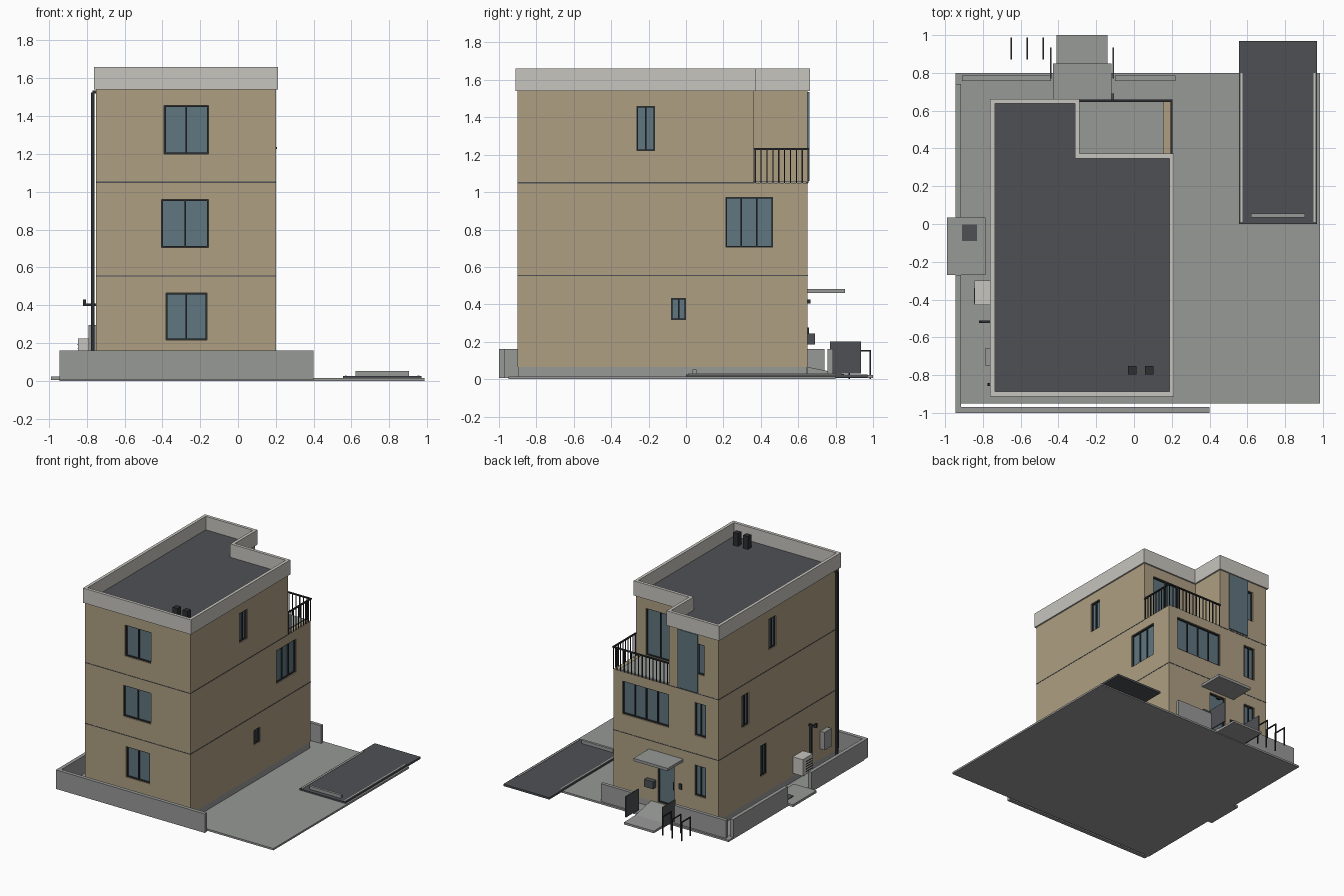
import bpy, bmesh

if "Cube" in bpy.data.objects:
    bpy.data.objects.remove(bpy.data.objects["Cube"])

def mat(name, r, g, b):
    m = bpy.data.materials.new(name)
    m.diffuse_color = (r, g, b, 1)
    m.use_nodes = True
    m.node_tree.nodes["Principled BSDF"].inputs["Base Color"].default_value = m.diffuse_color
    return m

TAN = mat("tan_render", .42, .345, .225)
CONC = mat("concrete", .31, .32, .31)
PALE = mat("pale_trim", .57, .555, .515)
DARK = mat("dark_grey", .077, .081, .09)
METAL = mat("black_metal", .026, .028, .031)
GLASS = mat("blue_glass", .115, .18, .215)

def finish(name, bm, m):
    bmesh.ops.recalc_face_normals(bm, faces=bm.faces)
    me = bpy.data.meshes.new(name)
    bm.to_mesh(me)
    bm.free()
    me.materials.append(m)
    ob = bpy.data.objects.new(name, me)
    bpy.context.collection.objects.link(ob)
    return ob

def boxes(name, m, *dims):
    """Each box is x0, x1, y0, y1, z0, z1."""
    bm = bmesh.new()
    for x0, x1, y0, y1, z0, z1 in dims:
        vs = bmesh.ops.create_cube(bm, size=1)["verts"]
        for v in vs:
            v.co = (x1 if v.co.x > 0 else x0, y1 if v.co.y > 0 else y0, z1 if v.co.z > 0 else z0)
    return finish(name, bm, m)

def prism(name, m, pts, z0, z1):
    """Upright solid over a plan outline."""
    bm = bmesh.new()
    f = bm.faces.new([bm.verts.new((x, y, z0)) for x, y in pts])
    top = bmesh.ops.extrude_face_region(bm, geom=[f])["geom"]
    bmesh.ops.translate(bm, vec=(0, 0, z1 - z0), verts=[g for g in top if isinstance(g, bmesh.types.BMVert)])
    return finish(name, bm, m)

def outline(d):
    """Plan of the top storey, grown outwards by d."""
    return [(-.75 - d, -.9 - d), (.2 + d, -.9 - d), (.2 + d, .36 + d),
            (-.3 + d, .36 + d), (-.3 + d, .65 + d), (-.75 - d, .65 + d)]

# Storeys and floor bands
boxes("foundation", CONC, (-.748, .198, -.898, .648, .01, .065))
storeys = [boxes("ground_storey", TAN, (-.75, .2, -.9, .65, .065, .553)),
           boxes("middle_storey", TAN, (-.75, .2, -.9, .65, .553, 1.05)),
           prism("top_storey", TAN, outline(0), 1.05, 1.54)]
boxes("floor_band_low", DARK, (-.752, .202, -.902, .652, .551, .557))
prism("floor_band_high", DARK, outline(.002), 1.047, 1.053)

# Roof and parapet
prism("roof_deck", DARK, outline(-.005), 1.535, 1.55)
bm = bmesh.new()
rings = [[bm.verts.new((x, y, z)) for x, y in outline(d)]
         for d, z in ((.012, 1.54), (.012, 1.66), (-.013, 1.66), (-.013, 1.54))]
for k in range(4):
    a, b = rings[k], rings[(k + 1) % 4]
    for i in range(6):
        j = (i + 1) % 6
        bm.faces.new((a[i], a[j], b[j], b[i]))
finish("parapet", bm, PALE)
boxes("roof_vents", METAL, *[(x - .022, x + .022, -.797, -.753, 1.55, 1.655) for x in (-.01, .08)])

# Windows and doors: wall, start, end, bottom, top, panes
openings = [
    ("front", -.39, -.155, 1.2, 1.455, 2), ("front", -.405, -.155, .705, .96, 2),
    ("front", -.38, -.165, .215, .465, 2),
    ("right", -.265, -.165, 1.22, 1.46, 2), ("right", .21, .465, .705, .975, 3),
    ("right", -.08, 0, .315, .435, 2),
    ("back", -.3, .12, .705, .975, 4), ("back", -.635, -.535, .705, .975, 2),
    ("back", -.635, -.535, .215, .465, 2), ("back", -.35, -.2, .068, .44, 1),
    ("back", -.62, -.5, 1.21, 1.46, 2),
    ("notch", -.14, .11, 1.075, 1.46, 2),
    ("left", -.09, 0, 1.21, 1.46, 2), ("left", .26, .35, .705, .965, 2),
    ("left", .03, .11, .215, .465, 2),
]

def on_wall(wall, a0, a1, d0, d1, z0, z1):
    """Box on a wall; d is the depth inwards from its face."""
    if wall == "front":
        return (a0, a1, -.9 + d0, -.9 + d1, z0, z1)
    if wall in ("back", "notch"):
        y = .65 if wall == "back" else .36
        return (a0, a1, y - d1, y - d0, z0, z1)
    if wall == "right":
        return (.2 - d1, .2 - d0, a0, a1, z0, z1)
    return (-.75 + d0, -.75 + d1, a0, a1, z0, z1)

cuts, frames, panes = [], [], []
for w, a0, a1, z0, z1, n in openings:
    t = .008
    cuts.append(on_wall(w, a0, a1, -.02, .03, z0, z1))
    panes.append(on_wall(w, a0, a1, .018, .026, z0, z1))
    for za, zb in ((z0, z0 + t), (z1 - t, z1)):
        frames.append(on_wall(w, a0, a1, .008, .029, za, zb))
    for i in range(n + 1):
        a = a0 + t / 2 + (a1 - a0 - t) * i / n
        frames.append(on_wall(w, a - t / 2, a + t / 2, .008, .029, z0 + t, z1 - t))
cutter = boxes("opening_cutter", TAN, *cuts)
cutter.hide_render = True
cutter.display_type = 'WIRE'
for s in storeys:
    mod = s.modifiers.new("openings", 'BOOLEAN')
    mod.operation = 'DIFFERENCE'
    mod.solver = 'EXACT'
    mod.object = cutter
boxes("window_glass", GLASS, *panes)
boxes("window_frames", METAL, *frames)
boxes("tall_glass_panel", GLASS, (-.565, -.385, .648, .66, 1.06, 1.535))

# Balcony floor and railing
boxes("balcony_floor", CONC, (-.298, .155, .362, .645, 1.05, 1.058))
rail = [(-.3, .203, .647, .659, 1.226, 1.236), (.193, .205, .36, .659, 1.226, 1.236)]
for i in range(16):
    x = -.29 + .488 * i / 15
    rail.append((x - .003, x + .003, .65, .656, 1.05, 1.23))
for i in range(10):
    y = .37 + .283 * i / 9
    rail.append((.196, .202, y - .003, y + .003, 1.05, 1.23))
boxes("balcony_railing", METAL, *rail)

# Entrance: canopy, ramp, gates, small fittings
boxes("entrance_canopy", CONC, (-.43, -.12, .65, .85, .46, .482))
bm = bmesh.new()
sides = [[bm.verts.new((x, y, z)) for y, z in ((.65, .005), (1, .005), (1, .022), (.85, .025), (.65, .065))]
         for x in (-.41, -.14)]
for s in sides:
    bm.faces.new(s)
for i in range(5):
    j = (i + 1) % 5
    bm.faces.new((sides[0][i], sides[0][j], sides[1][j], sides[1][i]))
finish("entrance_path", bm, CONC)
boxes("gate_leaves", DARK, *[(x - .004, x + .004, .77, .935, .03, .2) for x in (-.44, -.11)])
boxes("mailbox", DARK, (-.185, -.105, .65, .69, .185, .245))
boxes("intercom", METAL, (-.42, -.395, .65, .658, .23, .275))
boxes("door_lamp", METAL, (-.29, -.26, .65, .665, .405, .425))
boxes("door_handle", METAL, (-.338, -.332, .632, .645, .2, .26))

# Bicycle hoops
hoops = []
for x in (-.65, -.565, -.48):
    hoops += [(x - .004, x + .004, y - .004, y + .004, 0, .15) for y in (.874, .984)]
    hoops.append((x - .004, x + .004, .87, .988, .148, .156))
boxes("bicycle_hoops", METAL, *hoops)

# Plot, boundary walls and parking bay
boxes("ground_slab", CONC, (-.945, .985, -.95, .8, 0, .015))
boxes("boundary_walls", CONC,
      (-.945, .4, -1, -.97, .005, .16), (-.945, -.915, -.97, -.27, .005, .16),
      (-.945, -.915, .035, .74, .005, .16),
      (-.91, -.44, .757, .785, .01, .16), (-.1, .22, .757, .785, .01, .16))
boxes("parking_bay", DARK, (.555, .97, 0, .97, .01, .026))
boxes("parking_lines", PALE, *[(x - .005, x + .005, .01, .8, .026, .029) for x in (.57, .955)])
boxes("wheel_stop", CONC, (.62, .905, .035, .055, .026, .052))

# Fittings along the left wall
boxes("utility_pad", CONC, (-.99, -.785, -.27, .035, .005, .024))
boxes("drain_cover", DARK, (-.91, -.83, -.09, -.003, .024, .03))
boxes("cooling_unit", PALE, (-.845, -.755, -.43, -.3, .09, .225))
boxes("cooling_grille", METAL, *[(-.848, -.845, -.42, -.34, z, z + .005) for z in (.11, .13, .15, .17, .19)])
boxes("cooling_brackets", METAL, *[(-.84, -.75, y, y + .01, .08, .09) for y in (-.41, -.33)])
boxes("meter_box", CONC, (-.79, -.75, -.75, -.66, .15, .295))
boxes("wall_pipe", METAL, (-.775, -.76, -.525, -.51, .1, .41),
      (-.82, -.75, -.525, -.51, .395, .41), (-.82, -.805, -.525, -.51, .395, .43))
boxes("downpipe", METAL, (-.776, -.76, -.858, -.842, .015, 1.525), (-.77, -.75, -.858, -.842, 1.52, 1.535))
